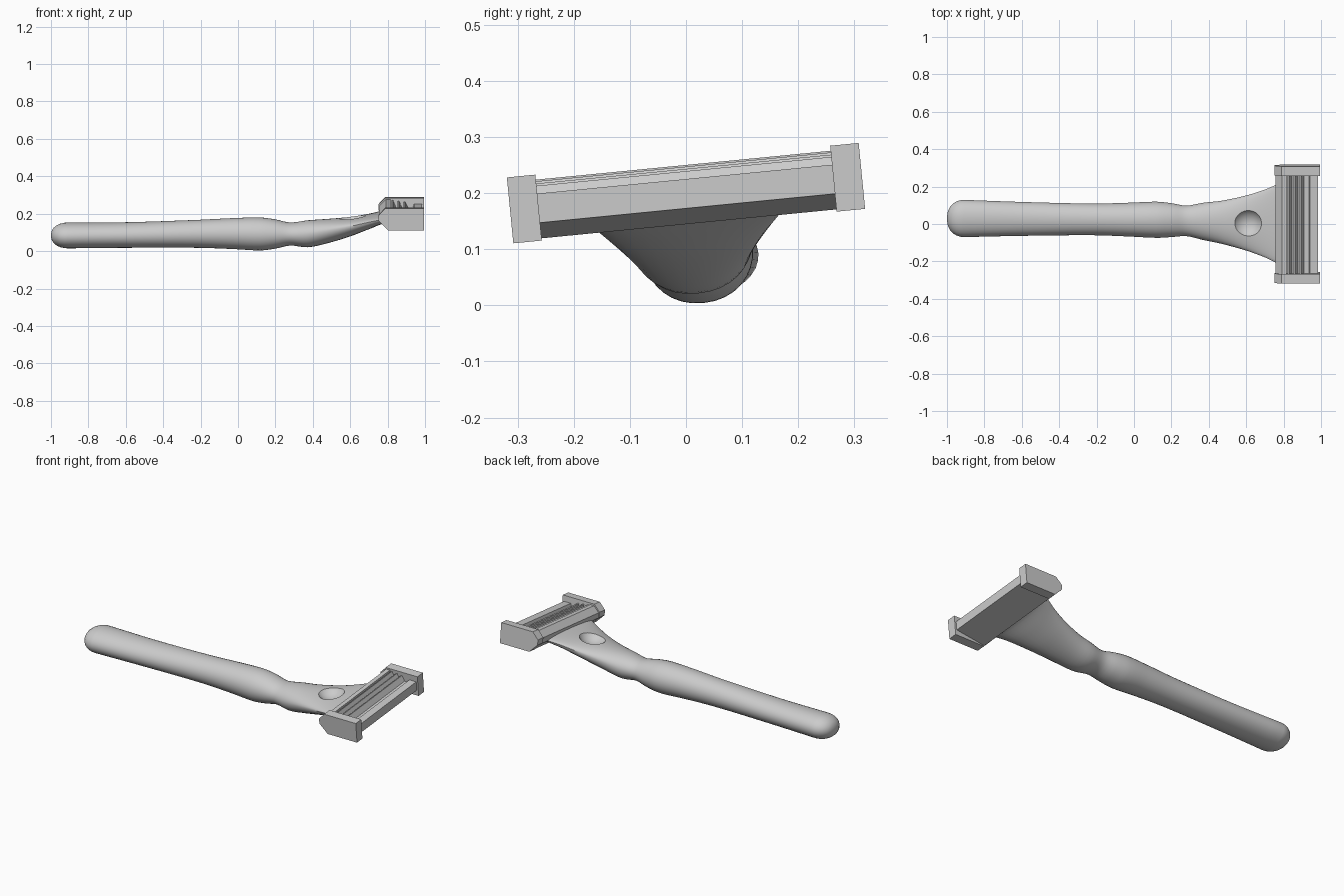
import bpy, bmesh
from math import cos, sin, pi, radians
from mathutils import Matrix, Vector

if "Cube" in bpy.data.objects:
    bpy.data.objects.remove(bpy.data.objects["Cube"])

# The whole razor is rolled slightly about its long axis
ROLL = (Matrix.Translation((0, 0, 0.2)) @ Matrix.Rotation(radians(5.6), 4, 'X')
        @ Matrix.Translation((0, 0, -0.2)))


def make_object(name, bm, smooth=None):
    bmesh.ops.recalc_face_normals(bm, faces=bm.faces)
    mesh = bpy.data.meshes.new(name)
    bm.to_mesh(mesh)
    bm.free()
    ob = bpy.data.objects.new(name, mesh)
    bpy.context.collection.objects.link(ob)
    bpy.context.view_layer.objects.active = ob
    bpy.ops.object.select_all(action='DESELECT')
    ob.select_set(True)
    if smooth:
        bpy.ops.object.shade_smooth_by_angle(angle=radians(smooth))
    return ob


def extrude_profile(name, profile, y0, y1):
    """Prism from an (x, height above z=0.2) outline, extruded along y."""
    bm = bmesh.new()
    a, b = [[bm.verts.new(ROLL @ Vector((x, y, 0.2 + w))) for x, w in profile]
            for y in (y0, y1)]
    bm.faces.new(a)
    bm.faces.new(b)
    n = len(profile)
    for i in range(n):
        j = (i + 1) % n
        bm.faces.new((a[i], a[j], b[j], b[i]))
    return make_object(name, bm)


def catmull(p0, p1, p2, p3, t):
    """Non-uniform Hermite interpolation over x (first entry)."""
    h = p2[0] - p1[0]
    out = [p1[0] + h * t]
    for k in range(1, len(p1)):
        m1 = (p2[k] - p0[k]) / (p2[0] - p0[0]) * h if p2[0] != p0[0] else 0
        m2 = (p3[k] - p1[k]) / (p3[0] - p1[0]) * h if p3[0] != p1[0] else 0
        out.append((2*t**3 - 3*t**2 + 1) * p1[k] + (t**3 - 2*t**2 + t) * m1
                   + (3*t**2 - 2*t**3) * p2[k] + (t**3 - t**2) * m2)
    return out


# Handle sections: x, y centre, half width, bottom z, top z
sections = [
    (-0.91, .018, .100, .013, .150),
    (-0.60, .016, .091, .016, .152),
    (-0.22, .014, .085, .016, .165),
    (-0.02, .013, .091, .009, .175),
    (0.12, .012, .097, .002, .178),
    (0.20, .010, .091, .012, .168),
    (0.28, .006, .082, .029, .152),
    (0.37, .004, .100, .020, .163),
    (0.47, .001, .116, .040, .170),
    (0.60, .000, .148, .080, .180),
    (0.70, .000, .182, .120, .193),
    (0.77, .000, .213, .150, .205),
    (0.80, .000, .218, .158, .208),
]
rings = []
for i in range(6):                               # rounded butt
    a = (i + 0.25) / 6 * pi / 2
    s = sin(a) ** 0.85
    rings.append([-0.91 - 0.09 * cos(a), .018, .1 * s, .0815 - .0685 * s, .0815 + .0685 * s])
for i in range(len(sections) - 1):
    p0, p3 = sections[max(i - 1, 0)], sections[min(i + 2, len(sections) - 1)]
    for k in range(4):
        rings.append(catmull(p0, sections[i], sections[i + 1], p3, k / 4))
rings.append(sections[-1])

SIDES = 32
bm = bmesh.new()
loops = []
for x, yc, hw, zb, zt in rings:
    loop = []
    for k in range(SIDES):
        c, s = cos(2 * pi * k / SIDES), sin(2 * pi * k / SIDES)
        y = yc + hw * (abs(c) ** 0.95) * (1 if c >= 0 else -1)
        # widest line climbs towards the top where the neck flares
        mid = zb + (zt - zb) * (0.5 + 0.22 * min(max((x - 0.3) / 0.4, 0), 1))
        z = mid + (zt - mid if s > 0 else mid - zb) * s
        loop.append(bm.verts.new(ROLL @ Vector((x, y, z))))
    loops.append(loop)
for a, b in zip(loops, loops[1:]):
    for k in range(SIDES):
        j = (k + 1) % SIDES
        bm.faces.new((a[k], a[j], b[j], b[k]))
bm.faces.new(loops[0])
bm.faces.new(loops[-1])
handle = make_object("handle", bm)

# Round thumb dimple cut into the flared neck
bm = bmesh.new()
bmesh.ops.create_uvsphere(bm, u_segments=48, v_segments=32, radius=0.088,
                          matrix=ROLL @ Matrix.Translation((0.605, 0.002, 0.233)))
cutter = make_object("dimple_cutter", bm)
cutter.hide_render = True
bpy.context.view_layer.objects.active = handle
mod = handle.modifiers.new("dimple", 'BOOLEAN')
mod.operation, mod.solver, mod.object = 'DIFFERENCE', 'EXACT', cutter
bpy.ops.object.modifier_apply(modifier=mod.name)
bpy.data.objects.remove(cutter)
handle.select_set(True)
bpy.ops.object.shade_smooth_by_angle(angle=radians(35))

# Cartridge body with an open blade recess on top
extrude_profile("cartridge_body", [
    (0.80, -.055), (0.985, -.027), (0.985, .025), (0.94, .025), (0.935, .008),
    (0.815, .008), (0.815, .050), (0.79, .050), (0.757, .018), (0.757, -.012)],
    -0.268, 0.268)

# Chamfered end caps, one on each side
for side, name in ((-1, "end_cap_front"), (1, "end_cap_back")):
    extrude_profile(name, [
        (0.803, -.059), (0.995, -.059), (0.995, .059), (0.788, .059),
        (0.752, .022), (0.752, -.008)], side * 0.264, side * 0.315)

# Three slanted blades
for i, x in enumerate((0.832, 0.864, 0.896)):
    extrude_profile(f"blade_{i + 1}", [
        (x + .004, .004), (x + .014, .004), (x - .003, .047 - .004 * i),
        (x - .010, .045 - .004 * i)], -0.266, 0.266)
